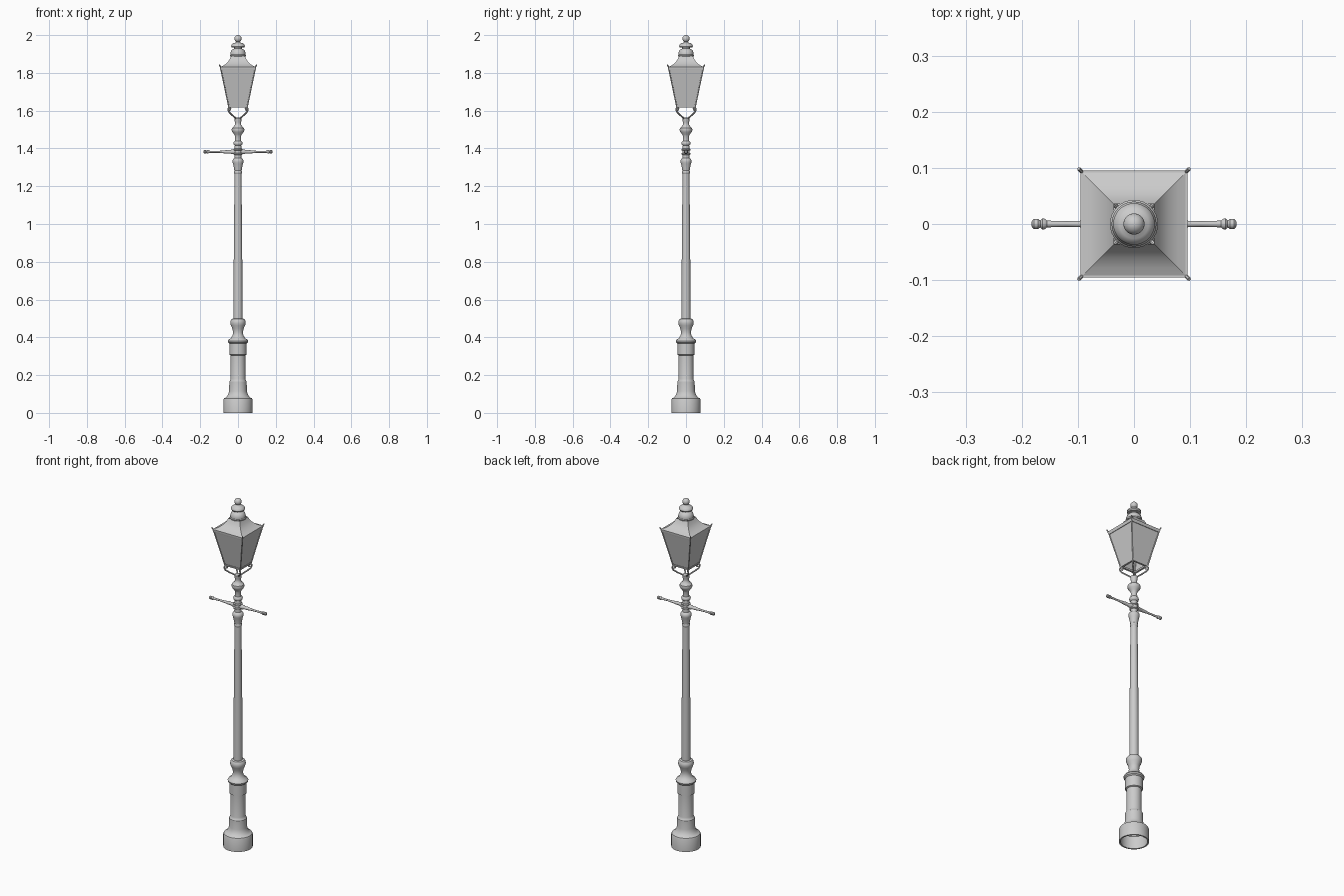
import bpy, bmesh, math
from mathutils import Vector, Matrix


def finish(name, bm, angle=35):
    bmesh.ops.recalc_face_normals(bm, faces=bm.faces)
    me = bpy.data.meshes.new(name)
    bm.to_mesh(me)
    bm.free()
    ob = bpy.data.objects.new(name, me)
    bpy.context.collection.objects.link(ob)
    bpy.ops.object.select_all(action='DESELECT')
    ob.select_set(True)
    bpy.context.view_layer.objects.active = ob
    bpy.ops.object.shade_smooth_by_angle(angle=math.radians(angle))
    return ob


def lathe(name, profile, sides=32, matrix=Matrix()):
    """Revolve (radius, height) pairs round z, then place with matrix."""
    bm = bmesh.new()
    vs = [bm.verts.new((r, 0, z)) for r, z in profile]
    es = [bm.edges.new(p) for p in zip(vs, vs[1:])]
    bmesh.ops.spin(bm, geom=vs + es, axis=(0, 0, 1), cent=(0, 0, 0),
                   angle=math.tau, steps=sides, use_duplicate=False)
    bmesh.ops.remove_doubles(bm, verts=bm.verts, dist=1e-5)
    bm.transform(matrix)
    return finish(name, bm)


def tube(name, paths, radius, smooth=True, res=2):
    """Round bars along one or more paths."""
    cu = bpy.data.curves.new(name, 'CURVE')
    cu.dimensions = '3D'
    cu.bevel_depth = radius
    cu.bevel_resolution = res
    cu.use_fill_caps = True
    cu.resolution_u = 5
    for pts, closed in paths:
        if smooth:
            s = cu.splines.new('BEZIER')
            s.bezier_points.add(len(pts) - 1)
            for b, p in zip(s.bezier_points, pts):
                b.co = p
                b.handle_left_type = b.handle_right_type = 'AUTO'
        else:
            s = cu.splines.new('POLY')
            s.points.add(len(pts) - 1)
            for b, p in zip(s.points, pts):
                b.co = (*p, 1)
        s.use_cyclic_u = closed
    ob = bpy.data.objects.new(name, cu)
    bpy.context.collection.objects.link(ob)
    bpy.ops.object.select_all(action='DESELECT')
    ob.select_set(True)
    bpy.context.view_layer.objects.active = ob
    bpy.ops.object.convert(target='MESH')
    bpy.ops.object.shade_smooth_by_angle(angle=math.radians(40))
    return ob


def square(half, z):
    return [(x * half, y * half, z) for x, y in CORNERS]


def square_loft(name, rings):
    """Four-sided shell through (half width, z) rings."""
    bm = bmesh.new()
    loops = [[bm.verts.new(p) for p in square(h, z)] for h, z in rings]
    for a, b in zip(loops, loops[1:]):
        for i in range(4):
            j = (i + 1) % 4
            bm.faces.new((a[i], a[j], b[j], b[i]))
    return finish(name, bm, 30)


CORNERS = [(1, 1), (-1, 1), (-1, -1), (1, -1)]

# Pedestal, hollow underneath
lathe("pedestal", [
    (0.069, 0), (0.077, 0), (0.077, 0.07), (0.074, 0.077), (0.067, 0.08),
    (0.058, 0.088), (0.051, 0.10), (0.047, 0.115), (0.046, 0.165),
    (0.042, 0.17), (0.039, 0.18), (0.039, 0.305), (0.045, 0.308),
    (0.045, 0.367), (0.052, 0.373), (0.054, 0.381), (0.050, 0.388),
    (0.038, 0.395), (0.029, 0.41), (0.026, 0.425), (0.029, 0.445),
    (0.037, 0.462), (0.041, 0.475), (0.040, 0.487), (0.034, 0.497), (0.024, 0.50)])
lathe("pedestal_inner_wall", [(0.069, 0), (0.069, 0.07), (0.045, 0.1)])

# Tapering shaft
lathe("shaft", [(0.024, 0.495), (0.023, 0.75), (0.021, 1.0), (0.018, 1.27)])

# Turned collars under the lantern
lathe("collars", [
    (0.018, 1.265), (0.021, 1.27), (0.021, 1.278), (0.019, 1.282), (0.022, 1.30),
    (0.026, 1.318), (0.029, 1.328), (0.029, 1.338), (0.024, 1.346), (0.018, 1.35),
    (0.018, 1.365), (0.024, 1.368), (0.024, 1.374), (0.019, 1.377), (0.019, 1.388),
    (0.024, 1.391), (0.024, 1.397), (0.018, 1.40), (0.017, 1.415), (0.023, 1.42),
    (0.025, 1.427), (0.023, 1.434), (0.017, 1.44), (0.016, 1.465), (0.021, 1.475),
    (0.030, 1.487), (0.034, 1.497), (0.032, 1.508), (0.023, 1.516), (0.017, 1.524),
    (0.015, 1.535), (0.018, 1.545), (0.019, 1.56), (0.0, 1.565)])

# Ladder rest arms
for side, s in (("right", 1), ("left", -1)):
    lathe("ladder_arm_" + side, [
        (0.012, 0.01), (0.012, 0.034), (0.009, 0.04), (0.009, 0.06), (0.006, 0.09),
        (0.005, 0.12), (0.006, 0.155), (0.009, 0.158), (0.010, 0.163),
        (0.006, 0.167), (0.009, 0.171), (0.009, 0.178), (0.006, 0.182), (0, 0.183)],
        16, Matrix.Translation((0, 0, 1.382)) @ Matrix.Rotation(s * math.pi / 2, 4, 'Y'))

# Scrolled brackets on the diagonals: (distance out, z)
scroll = [(0.010, 1.555), (0.026, 1.566), (0.052, 1.582), (0.071, 1.60),
          (0.069, 1.616), (0.058, 1.614), (0.059, 1.604), (0.065, 1.605)]
tube("brackets", [([(r * x * .7071, r * y * .7071, z) for r, z in scroll], False)
                  for x, y in CORNERS], 0.0042)

# Lantern panes and frame
square_loft("glass_panes", [(0.049, 1.622), (0.091, 1.825)])
square_loft("bottom_frame", [(0.040, 1.628), (0.040, 1.618), (0.051, 1.618),
                             (0.053, 1.628), (0.040, 1.628)])
square_loft("top_frame", [(0.086, 1.815), (0.092, 1.815), (0.095, 1.826),
                          (0.095, 1.832), (0.086, 1.832), (0.086, 1.815)])
edge = [(0.049, 1.62), (0.070, 1.722), (0.091, 1.82), (0.094, 1.834), (0.0985, 1.843)]
tube("corner_bars", [([(h * x, h * y, z) for h, z in edge], False)
                     for x, y in CORNERS], 0.0032, False, 1)

# Concave roof
square_loft("roof", [(0.094, 1.831), (0.078, 1.838), (0.060, 1.851),
                     (0.046, 1.868), (0.036, 1.89)])

# Chimney cap and finial
lathe("chimney_cap", [
    (0.034, 1.885), (0.042, 1.887), (0.043, 1.893), (0.040, 1.897), (0.040, 1.905),
    (0.036, 1.917), (0.028, 1.925), (0.020, 1.929), (0.020, 1.934), (0.034, 1.935),
    (0.037, 1.941), (0.035, 1.949), (0.026, 1.957), (0.012, 1.961), (0.008, 1.965)])
lathe("ball_finial", [(0.019 * math.sin(math.pi * i / 12), 1.981 - 0.019 * math.cos(math.pi * i / 12))
                      for i in range(13)], 20)
